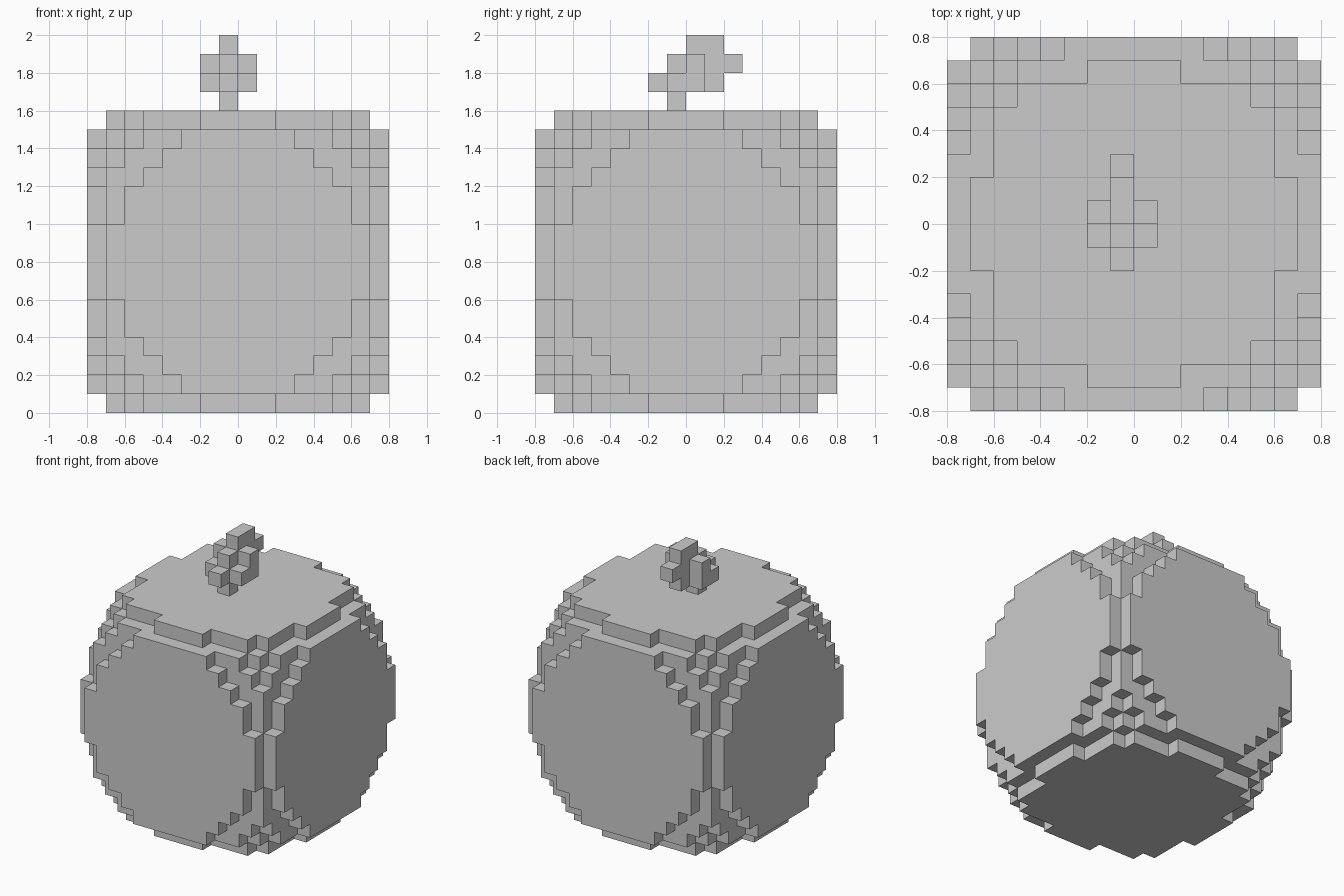
import bpy, bmesh

if "Cube" in bpy.data.objects:
    bpy.data.objects.remove(bpy.data.objects["Cube"])

S = 0.1  # voxel size


def voxel_object(name, cells):
    """Build the outer skin of a set of integer (x, y, z) cells."""
    bm = bmesh.new()
    verts = {}

    def vert(p):
        if p not in verts:
            verts[p] = bm.verts.new([c * S for c in p])
        return verts[p]

    for cell in sorted(cells):
        for axis in range(3):
            for side in (0, 1):
                near = list(cell)
                near[axis] += 1 if side else -1
                if tuple(near) in cells:
                    continue
                u, v = (axis + 1) % 3, (axis + 2) % 3
                ring = []
                for du, dv in ((0, 0), (1, 0), (1, 1), (0, 1)):
                    p = list(cell)
                    p[axis] += side
                    p[u] += du
                    p[v] += dv
                    ring.append(vert(tuple(p)))
                if not side:
                    ring.reverse()
                bm.faces.new(ring)
    mesh = bpy.data.meshes.new(name)
    bm.to_mesh(mesh)
    bm.free()
    obj = bpy.data.objects.new(name, mesh)
    bpy.context.collection.objects.link(obj)
    return obj


# Round body: half-width of each row (centre row to outer row), per layer
# from the middle outwards; mirrored in x, y and z
MIDDLE = [8] * 7 + [7]
layers = [
    MIDDLE,
    MIDDLE,
    [8] * 6 + [7, 6],
    [8] * 6 + [7, 6],
    [8] * 5 + [7, 7, 5],
    [8] * 4 + [7, 7, 6, 4],
    [8] * 3 + [7, 7, 6, 5, 3],
    [7] * 2 + [6] * 3 + [5, 2],
]
body = set()
for k, rows in enumerate(layers):
    for j, width in enumerate(rows):
        for x in range(-width, width):
            for y in (j, -1 - j):
                body.add((x, y, 8 + k))
                body.add((x, y, 7 - k))
voxel_object("round_body", body)

# Bent stem: runs of cells (x, first y, end y, z)
runs = [
    (-1, -1, 0, 16), (-1, -2, 2, 17), (-1, -1, 3, 18), (-1, 0, 2, 19),
]
for x in (-2, 0):
    runs += [(x, -1, 1, 17), (x, 0, 1, 18)]
voxel_object("stem", {(x, y, z) for x, a, b, z in runs for y in range(a, b)})
